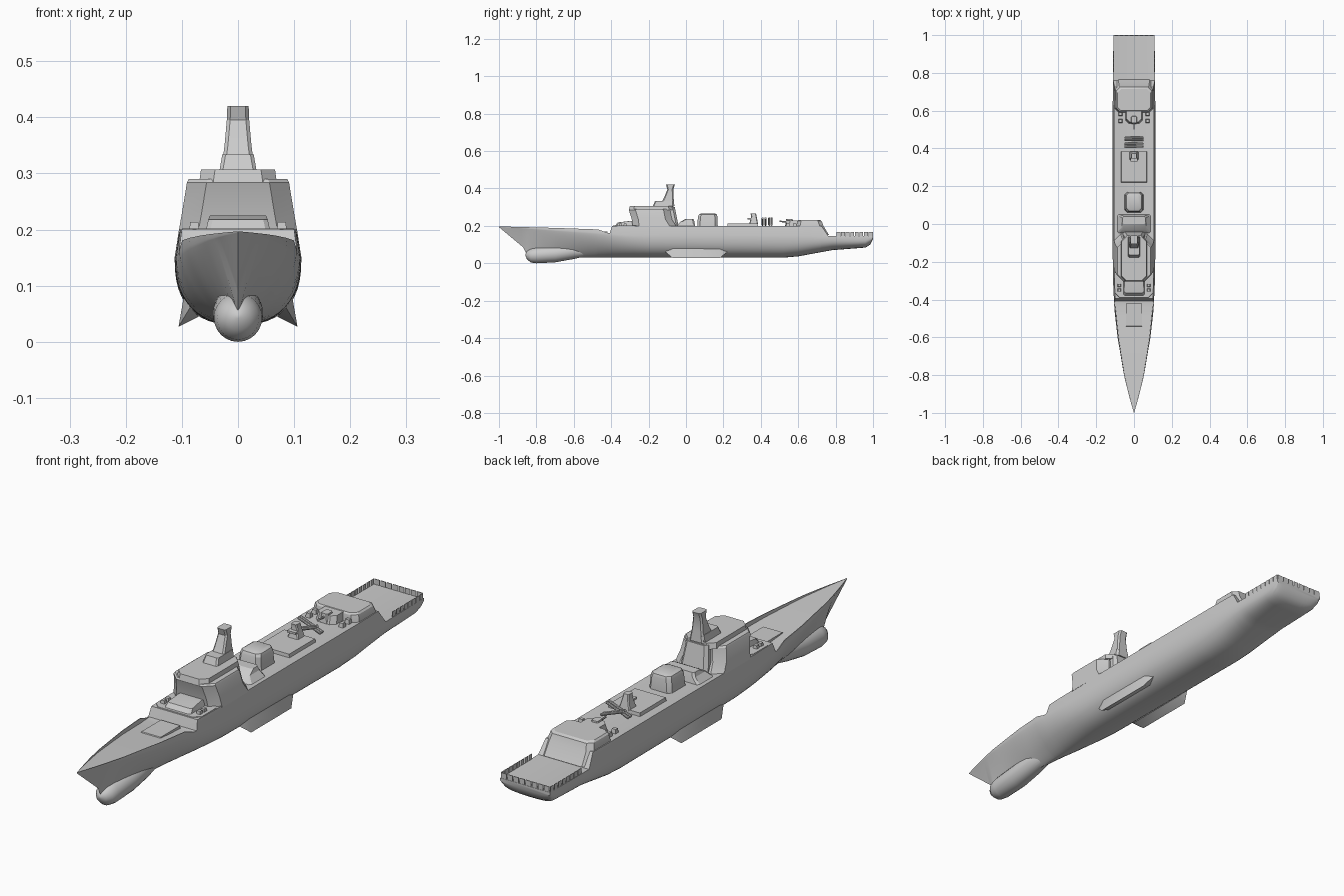
import bpy, bmesh, math
from mathutils import Vector

if "Cube" in bpy.data.objects:
    bpy.data.objects.remove(bpy.data.objects["Cube"])


def interp(table, y):
    for (a, va), (b, vb) in zip(table, table[1:]):
        if y <= b:
            return va + (vb - va) * max(0, y - a) / (b - a)
    return table[-1][1]


def loft(name, rings, angle=35):
    """Skin a list of equal-length closed rings and cap both ends."""
    bm = bmesh.new()
    vs = [[bm.verts.new(p) for p in r] for r in rings]
    n = len(vs[0])
    for a, b in zip(vs, vs[1:]):
        for i in range(n):
            j = (i + 1) % n
            bm.faces.new((a[i], a[j], b[j], b[i]))
    bm.faces.new(vs[0])
    bm.faces.new(vs[-1])
    bmesh.ops.recalc_face_normals(bm, faces=bm.faces)
    me = bpy.data.meshes.new(name)
    bm.to_mesh(me)
    bm.free()
    ob = bpy.data.objects.new(name, me)
    bpy.context.collection.objects.link(ob)
    bpy.ops.object.select_all(action='DESELECT')
    bpy.context.view_layer.objects.active = ob
    ob.select_set(True)
    bpy.ops.object.shade_smooth_by_angle(angle=math.radians(angle))
    return ob


def block(name, levels, c=0.0, x=0.0):
    """Stacked tapered block; each level is (y0, y1, half_width, z), c = corner chamfer."""
    rings = []
    for y0, y1, w, z in levels:
        if c:
            pts = [(-w, y0 + c), (-w + c, y0), (w - c, y0), (w, y0 + c),
                   (w, y1 - c), (w - c, y1), (-w + c, y1), (-w, y1 - c)]
        else:
            pts = [(-w, y0), (w, y0), (w, y1), (-w, y1)]
        rings.append([(x + px, py, z) for px, py in pts])
    return loft(name, rings, 25)


def tube(name, a, b, r, sides=10):
    a, b = Vector(a), Vector(b)
    d = (b - a).normalized()
    u = d.orthogonal().normalized()
    v = d.cross(u)
    ang = [2 * math.pi * i / sides for i in range(sides)]
    return loft(name, [[p + u * r * math.cos(t) + v * r * math.sin(t) for t in ang]
                       for p in (a, b)])


# Hull: lines given as curves along the length
KEEL = [(-1, .193), (-.93, .135), (-.87, .085), (-.85, .045), (-.8, .035), (-.6, .03),
        (.52, .03), (.6, .037), (.78, .07), (.96, .084), (.985, .1), (1, .13)]
BEAM = [(-1, .0006), (-.9, .029), (-.8, .053), (-.6, .087), (-.45, .104), (-.3, .111),
        (-.15, .113), (.6, .113), (1, .109)]
EDGE = [(-1, .197), (-.7, .189), (-.47, .181), (-.42, .163), (-.407, .163), (-.395, .2),
        (.725, .2), (.76, .147), (1, .147)]
FULL = [(-1, 1), (-.85, .95), (-.5, 1.45), (-.2, 2.3), (.5, 2.5), (.8, 2.8), (1, 3.5)]
DROP = [(-1, 0), (-.47, .018), (-.42, .002), (-.4, 0), (1, 0)]
KNUCKLE = [(-1, .195), (-.5, .165), (-.3, .15), (.6, .15), (.8, .14), (1, .14)]


def hull_ring(y):
    zk, w, ze, p = (interp(t, y) for t in (KEEL, BEAM, EDGE, FULL))
    zn = max(min(interp(KNUCKLE, y), ze - .002), zk + .001)
    half = []
    for i in range(13):
        t = math.pi / 2 * i / 12
        s, c = max(math.sin(t), 0), max(math.cos(t), 0)
        half.append((w * s ** (2 / p), y, zn - (zn - zk) * c ** (2 / p)))
    we = w * (1 - 1.4 * (ze - zn))
    half += [(we, y, ze), (we * .97, y, ze), (we * .96, y, ze - interp(DROP, y) - .0002)]
    return half + [(-a, b, c) for a, b, c in reversed(half[1:])]


stations = sorted({round(-1 + i * .04, 3) for i in range(51)}
                  | {a for t in (KEEL, EDGE) for a, _ in t})
loft("hull", [hull_ring(y) for y in stations])

# Bulbous bow
bulb = [(-.859, .004, .045), (-.85, .022, .043), (-.83, .037, .041), (-.8, .043, .043),
        (-.7, .045, .05), (-.6, .041, .064), (-.48, .02, .07)]
loft("bow_bulb", [[(r * math.cos(k * math.pi / 12), y, z + r * math.sin(k * math.pi / 12))
                   for k in range(24)] for y, r, z in bulb], 50)

# Bilge fins
for s in (-1, 1):
    rings = []
    for y, k in ((-.11, .05), (-.07, 1), (.18, 1), (.22, .05)):
        root = Vector((s * .085, y, .062))
        rings.append([root.lerp(Vector((s * px, y, pz)), k)
                      for px, pz in ((.097, .078), (.106, .027), (.07, .045))])
    loft("bilge_fin", rings)

# Forward launcher deck
block("foredeck_hatch", [(-.55, -.42, .044, .155), (-.54, -.42, .042, .171)])
block("launcher_deck", [(-.405, -.25, .104, .16), (-.39, -.25, .1, .202)], .025)
block("launcher_house", [(-.385, -.25, .058, .195), (-.365, -.25, .053, .218),
                         (-.31, -.25, .05, .225)], .008)

# Bridge, roof and tower
block("bridge", [(-.285, -.05, .106, .195), (-.29, -.075, .099, .235),
                 (-.305, -.085, .091, .284), (-.3, -.09, .088, .29)], .035)
block("bridge_roof", [(-.305, -.065, .069, .285), (-.3, -.07, .066, .307)], .025)
block("tower", [(-.16, -.04, .06, .2), (-.16, -.06, .048, .3)], .012)
block("mast_house", [(-.18, -.066, .034, .3), (-.165, -.066, .028, .334)], .006)
block("main_mast", [(-.14, -.062, .03, .305), (-.118, -.066, .024, .35),
                    (-.1, -.068, .02, .395), (-.107, -.06, .019, .42)], .006)

# Amidships house, funnel and radar platform
block("mid_house", [(-.05, .05, .09, .198), (-.03, .045, .067, .222), (.0, .04, .062, .238)], .008)
block("funnel", [(.06, .17, .05, .195), (.064, .168, .045, .25),
                 (.07, .164, .041, .261), (.08, .155, .032, .266)], .014)
block("funnel_side_duct", [(.1, .165, .048, .2), (.11, .16, .044, .235)], .01)
block("aft_platform", [(.22, .385, .07, .195), (.222, .383, .067, .213)])
block("aft_mast", [(.338, .385, .024, .21), (.348, .378, .014, .25), (.345, .374, .012, .266)], .004)
block("aft_mast_radar", [(.33, .35, .018, .235), (.33, .35, .018, .243)])

# Crossed launch tubes
for y, s in ((.41, 1), (.425, 1), (.445, -1), (.457, -1)):
    tube("launch_tube", (-s * .048, y, .205), (s * .048, y, .241), .0055)

# Hangar, with gun mount on its forward notch
block("hangar", [(.59, .765, .102, .15), (.59, .735, .1, .2), (.595, .725, .094, .226),
                 (.6, .715, .088, .232)], .02)
block("hangar_front", [(.53, .63, .045, .195), (.54, .63, .04, .23)], .018)
block("gun_mount", [(.53, .575, .018, .2), (.535, .57, .014, .236)], .005)
tube("gun_barrel", (0, .54, .222), (0, .5, .224), .004)

# Small deck fittings
for s in (-1, 1):
    for y in (.545, .582):
        block("decoy_launcher", [(y - .01, y + .01, .01, .198),
                                 (y - .007, y + .007, .008, .216)], 0, s * .072)
    for y in (-.35, -.325):
        block("deck_box", [(y - .009, y + .009, .009, .198),
                           (y - .007, y + .007, .007, .214)], 0, s * .078)
    # Flight deck side nets
    for i in range(8):
        y = .815 + i * .0245
        block("side_net", [(y - .01, y + .01, .001, .146),
                           (y - .01, y + .01, .001, .168)], 0, s * .107)

# Stern nets
for i in range(8):
    x = -.093 + i * .0266
    block("stern_net", [(.996, .999, .011, .146), (.996, .999, .011, .168)], 0, x)
